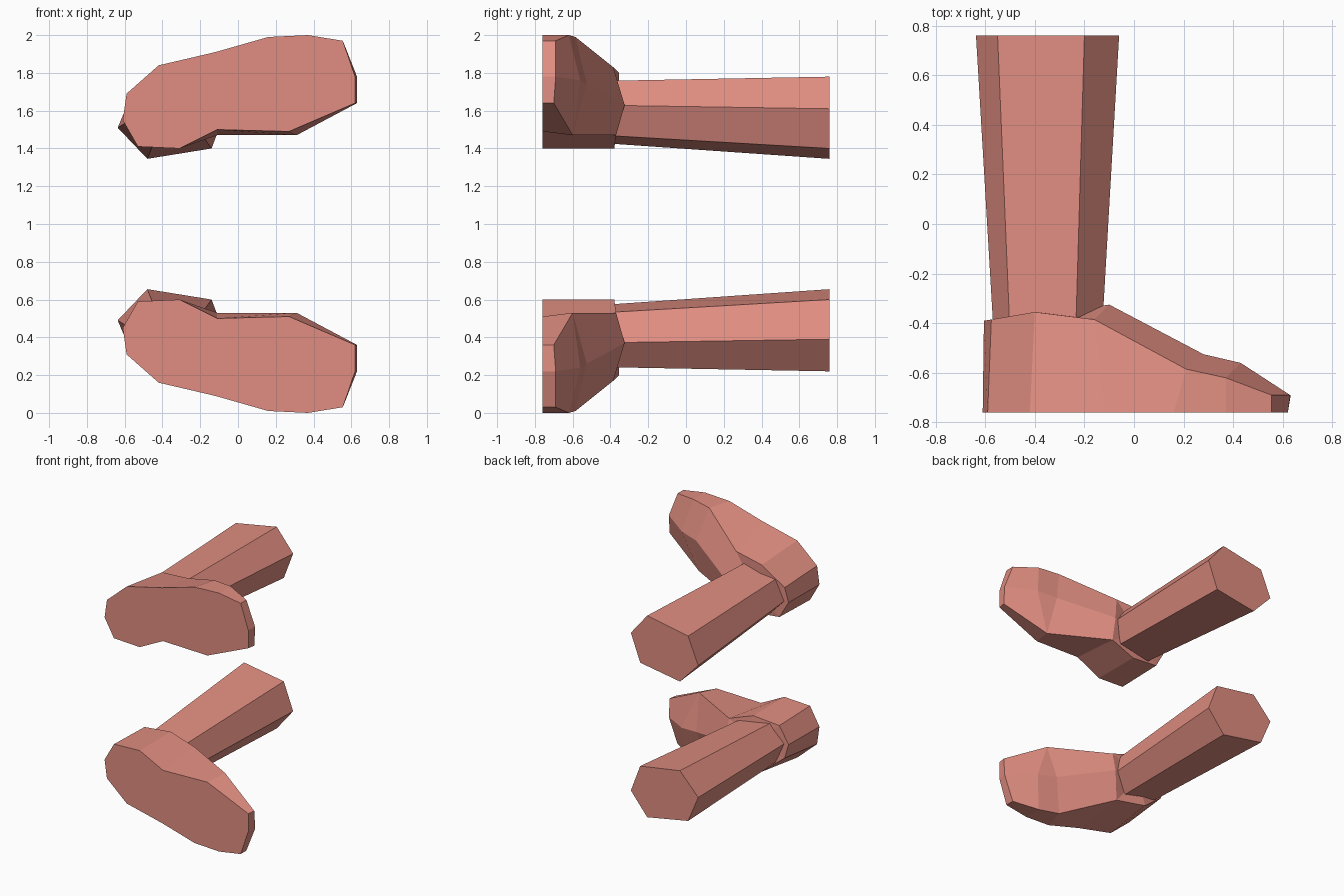
import bpy
import bmesh
from mathutils import Vector

cube = bpy.data.objects.get("Cube")
if cube:
    bpy.data.objects.remove(cube, do_unlink=True)

skin = bpy.data.materials.new("warm pink skin")
skin.use_nodes = True
colour = (0.75, 0.27, 0.22, 1)
skin.diffuse_color = colour
skin.node_tree.nodes["Principled BSDF"].inputs["Base Color"].default_value = colour

MIDDLE = 1.0  # height of the plane that mirrors one limb into the other


def make_object(name, points, faces, mirrored):
    bm = bmesh.new()
    verts = []
    for x, y, z in points:
        verts.append(bm.verts.new((x, y, 2 * MIDDLE - z if mirrored else z)))
    for face in faces:
        bm.faces.new([verts[i] for i in face])
    bmesh.ops.recalc_face_normals(bm, faces=bm.faces[:])
    mesh = bpy.data.meshes.new(name)
    bm.to_mesh(mesh)
    bm.free()
    mesh.materials.append(skin)
    obj = bpy.data.objects.new(name, mesh)
    bpy.context.collection.objects.link(obj)
    return obj


def ring_walls(n):
    return [(i, (i + 1) % n, n + (i + 1) % n, n + i) for i in range(n)]


# Foot: sole outline (x, z) and the matching upper rim (x, y, z), toe first
sole = [(.555, 1.97), (.37, 2.0), (.16, 1.99), (-.12, 1.91), (-.42, 1.84),
        (-.59, 1.69), (-.61, 1.55), (-.53, 1.41), (-.31, 1.40), (-.11, 1.50),
        (.27, 1.49), (.62, 1.64), (.62, 1.78)]
rim = [(.555, -.69, 1.97), (.37, -.62, 2.0), (.21, -.585, 1.99),
       (-.16, -.385, 1.83), (-.40, -.355, 1.80), (-.575, -.385, 1.66),
       (-.605, -.39, 1.55), (-.53, -.385, 1.42), (-.31, -.38, 1.40),
       (-.11, -.37, 1.47), (.31, -.60, 1.47), (.63, -.70, 1.64),
       (.63, -.69, 1.78)]
# Instep ridge from toe to ankle, then the centre of the ankle
ridge = [(.43, -.56, 1.76), (.28, -.525, 1.74), (-.10, -.325, 1.63)]
ankle = [(-.345, -.36, 1.59)]

n = len(sole)
foot_points = [(x, -.76, z) for x, z in sole] + rim + ridge + ankle
toe_ridge, mid_ridge, back_ridge, centre = range(2 * n, 2 * n + 4)


def r(i):
    return n + i


foot_faces = [tuple(range(n))] + ring_walls(n)
foot_faces += [(r(0), r(1), toe_ridge, r(12)), (r(12), toe_ridge, r(10), r(11)),
               (r(1), r(2), mid_ridge, toe_ridge), (toe_ridge, mid_ridge, r(10)),
               (r(2), r(3), back_ridge, mid_ridge),
               (mid_ridge, back_ridge, r(9), r(10))]
heel_loop = [back_ridge] + [r(i) for i in range(3, 10)]
foot_faces += [(a, b, centre) for a, b in zip(heel_loop, heel_loop[1:] + heel_loop[:1])]

# Leg: tapered six-sided tube, wider at the open end
leg_end = [(-.55, 1.715), (-.20, 1.78), (-.06, 1.61),
           (-.14, 1.40), (-.48, 1.345), (-.637, 1.51)]
end_centre = Vector((-.345, 1.56))
ankle_centre = Vector((-.345, 1.59))
leg_points = [(x, .76, z) for x, z in leg_end]
for x, z in leg_end:
    p = ankle_centre + (Vector((x, z)) - end_centre) * .765
    leg_points.append((p.x, -.40, p.y))
leg_faces = ring_walls(6) + [tuple(range(6)), tuple(range(6, 12))]

for side, mirrored in (("upper", False), ("lower", True)):
    make_object(side + "_foot", foot_points, foot_faces, mirrored)
    make_object(side + "_leg", leg_points, leg_faces, mirrored)
